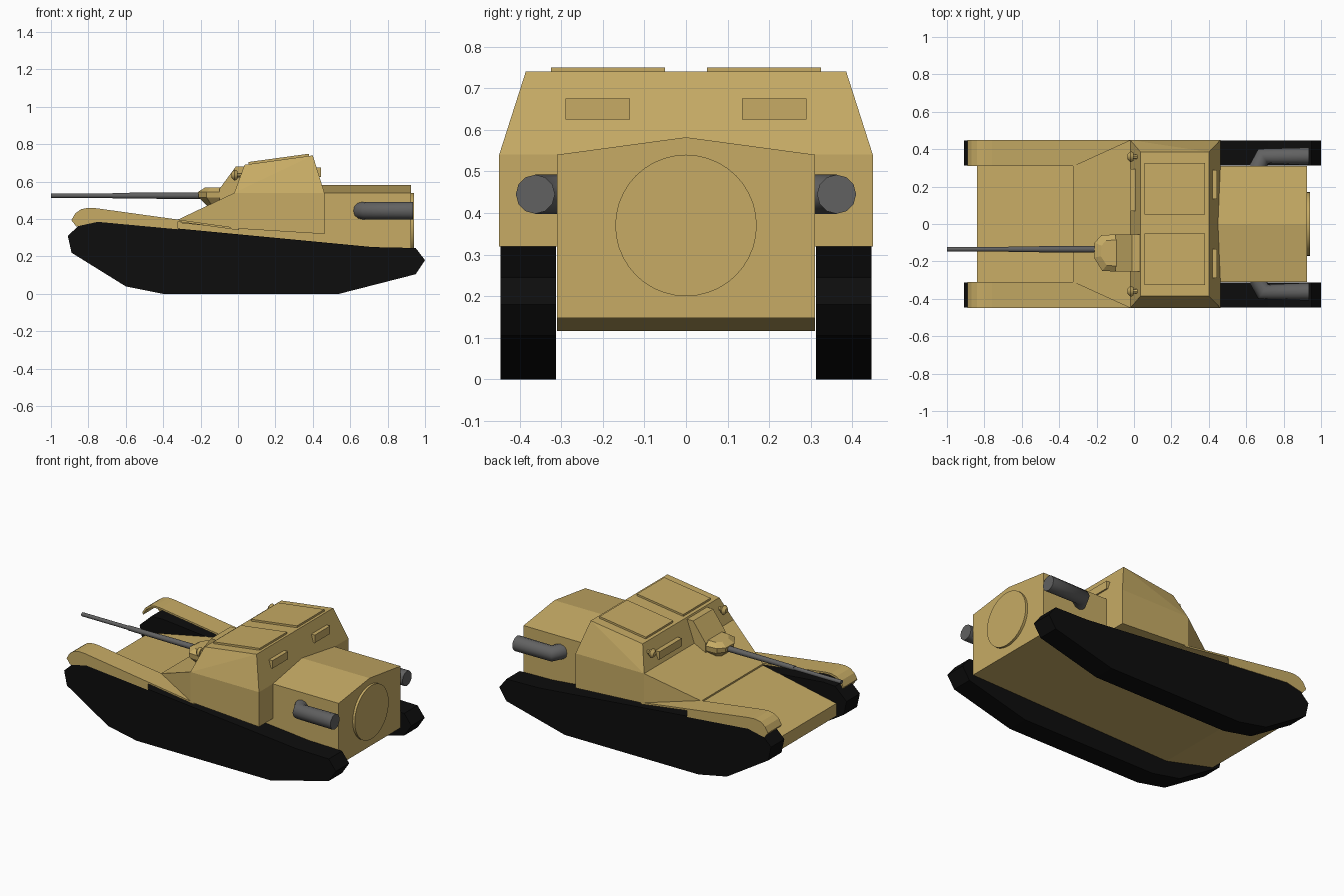
import bpy, bmesh, math
from mathutils import Vector, Matrix

cube = bpy.data.objects.get("Cube")
if cube:
    bpy.data.objects.remove(cube, do_unlink=True)


def material(name, rgb):
    m = bpy.data.materials.new(name)
    m.use_nodes = True
    m.diffuse_color = (*rgb, 1)
    bsdf = next(n for n in m.node_tree.nodes if n.type == 'BSDF_PRINCIPLED')
    bsdf.inputs["Base Color"].default_value = (*rgb, 1)
    bsdf.inputs["Roughness"].default_value = 0.8
    return m


SAND = material("sand_paint", (0.57, 0.41, 0.13))
BLACK = material("track_black", (0.004, 0.004, 0.004))
STEEL = material("gun_steel", (0.12, 0.12, 0.12))


def finish(bm, name, mat, smooth=False):
    bmesh.ops.recalc_face_normals(bm, faces=bm.faces)
    mesh = bpy.data.meshes.new(name)
    bm.to_mesh(mesh)
    bm.free()
    mesh.materials.append(mat)
    ob = bpy.data.objects.new(name, mesh)
    bpy.context.collection.objects.link(ob)
    if smooth:
        bpy.ops.object.select_all(action='DESELECT')
        ob.select_set(True)
        bpy.context.view_layer.objects.active = ob
        bpy.ops.object.shade_smooth_by_angle(angle=math.radians(40))
    return ob


def prism(name, profile, y0, y1, mat):
    """Side profile (x, z) extruded across the width."""
    bm = bmesh.new()
    face = bm.faces.new([bm.verts.new((x, y0, z)) for x, z in profile])
    new = bmesh.ops.extrude_face_region(bm, geom=[face])["geom"]
    verts = [v for v in new if isinstance(v, bmesh.types.BMVert)]
    bmesh.ops.translate(bm, verts=verts, vec=(0, y1 - y0, 0))
    return finish(bm, name, mat)


def solid(name, points, mat, mirror=False):
    """Convex solid through the given corners, optionally mirrored in y."""
    bm = bmesh.new()
    pts = list(points)
    if mirror:
        pts += [(x, -y, z) for x, y, z in points if y]
    for p in pts:
        bm.verts.new(p)
    bmesh.ops.convex_hull(bm, input=bm.verts)
    bmesh.ops.dissolve_limit(bm, angle_limit=0.01, verts=bm.verts, edges=bm.edges)
    return finish(bm, name, mat)


def rod(name, a, b, r0, r1, mat, sides=16):
    a, b = Vector(a), Vector(b)
    d = b - a
    bm = bmesh.new()
    turn = d.to_track_quat('Z', 'Y').to_matrix().to_4x4()
    bmesh.ops.create_cone(bm, cap_ends=True, segments=sides, radius1=r0, radius2=r1,
                          depth=d.length, matrix=Matrix.Translation((a + b) / 2) @ turn)
    return finish(bm, name, mat, True)


# Tracks, fenders and exhausts on both sides
track = [(-.91, .31), (-.83, .385), (-.75, .39), (.72, .25), (.95, .245), (1, .18),
         (.95, .105), (.54, 0), (-.4, 0), (-.6, .04), (-.89, .22)]
fender_top = [(-.89, .395), (-.87, .43), (-.84, .452), (-.8, .46), (-.76, .458),
              (-.32, .397), (0, .352)]
fender = fender_top + [(x + .006, z - .012) for x, z in reversed(fender_top)]
skirt = fender_top[:-1] + [(-.32, .345), (-.75, .385), (-.865, .36)]
for label, s in (("near", -1), ("far", 1)):
    prism(label + "_track", track, s * .312, s * .446, BLACK)
    prism(label + "_fender", fender, s * .31, s * .449, SAND)
    prism(label + "_fender_skirt", skirt, s * .442, s * .449, SAND)
    curve = bpy.data.curves.new(label + "_exhaust", 'CURVE')
    curve.dimensions = '3D'
    curve.bevel_depth = .047
    curve.bevel_resolution = 4
    curve.use_fill_caps = True
    path = curve.splines.new('POLY')
    path.points.add(2)
    for p, (x, y) in zip(path.points, [(.66, .295), (.69, .362), (.935, .362)]):
        p.co = (x, s * y, .445, 1)
    path.use_smooth = True
    curve.materials.append(STEEL)
    pipe = bpy.data.objects.new(label + "_exhaust", curve)
    bpy.context.collection.objects.link(pipe)

# Lower hull and engine compartment
prism("lower_hull", [(-.84, .2), (-.84, .28), (-.325, .385), (.46, .385), (.925, .385),
                     (.925, .148), (-.5, .116)], -.31, .31, SAND)
solid("engine_compartment", [(x, y, z) for x in (.42, .925)
                             for y, z in ((.31, .3), (.31, .54), (0, .582))], SAND, True)
rod("rear_round_plate", (.92, 0, .37), (.94, 0, .37), .17, .17, SAND, 40)

# Fighting compartment: wide lower body and tapered upper body
solid("lower_casemate", [(-.325, .31, .395), (-.325, .31, .38), (-.02, .449, .35),
                         (.462, .449, .32), (-.02, .449, .54), (.462, .449, .54)], SAND, True)
solid("upper_casemate", [(-.02, .449, .54), (.462, .449, .54),
                         (.035, .385, .69), (.4, .385, .74)], SAND, True)


def roof(x):
    return .69 + (x - .035) * .137


# Roof hatches, rear and front vision ports, lamps
for label, s in (("near", -1), ("far", 1)):
    solid(label + "_roof_hatch", [(x, s * y, roof(x) + h) for x in (.055, .38)
                                  for y in (.05, .325) for h in (-.01, .012)], SAND)
    solid(label + "_rear_port", [(x, s * y, z) for x in (.41, .445)
                                 for y in (.135, .29) for z in (.625, .675)], SAND)
    rod(label + "_lamp_stem", (-.01, s * .36, .635), (.03, s * .36, .635), .012, .012, SAND, 8)
    rod(label + "_lamp_rim", (-.018, s * .36, .635), (-.004, s * .36, .635), .03, .022, SAND, 12)
    rod(label + "_lamp_dome", (-.034, s * .36, .635), (-.018, s * .36, .635), .014, .03, SAND, 12)
solid("front_port", [(x, y, z) for x in (-.02, .02) for y in (.07, .295)
                     for z in (.57, .62)], SAND)

# Gun housing, faceted mantlet and stepped barrel
prism("gun_housing", [(-.1, .49), (-.1, .56), (-.012, .68), (.04, .68), (.04, .49)],
      -.255, -.055, SAND)
plan = [(-.09, -.055), (-.175, -.06), (-.21, -.1), (-.214, -.18), (-.17, -.25), (-.09, -.255)]
rings = [(.465, .55), (.515, .97), (.545, 1), (.568, .7)]
solid("gun_mantlet", [(-.09 + (x + .09) * k, -.155 + (y + .155) * k, z)
                      for z, k in rings for x, y in plan], SAND)
rod("gun_barrel_thick", (-.2, -.135, .525), (-.67, -.135, .525), .018, .015, STEEL, 12)
rod("gun_barrel_thin", (-.66, -.135, .525), (-1, -.135, .525), .012, .012, STEEL, 12)
